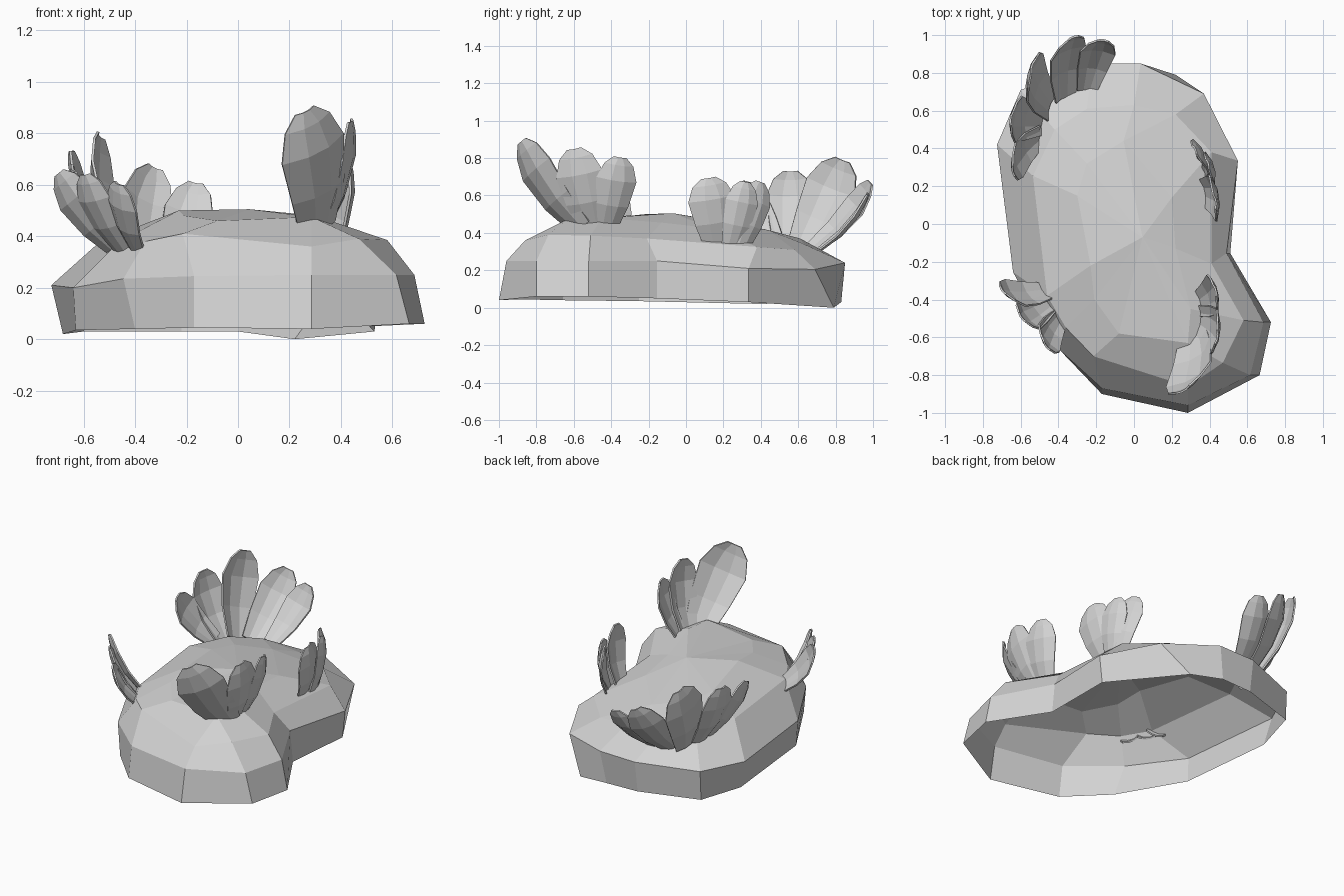
import bpy, bmesh
from mathutils import Vector

cube = bpy.data.objects.get("Cube")
if cube:
    bpy.data.objects.remove(cube, do_unlink=True)

# One plain stone grey for everything
grey = bpy.data.materials.new("stone_grey")
grey.use_nodes = True
colour = (0.65, 0.65, 0.65, 1)
grey.diffuse_color = colour
grey.node_tree.nodes["Principled BSDF"].inputs["Base Color"].default_value = colour


def finish(name, bm):
    bmesh.ops.recalc_face_normals(bm, faces=bm.faces)
    mesh = bpy.data.meshes.new(name)
    bm.to_mesh(mesh)
    bm.free()
    mesh.materials.append(grey)
    obj = bpy.data.objects.new(name, mesh)
    bpy.context.collection.objects.link(obj)
    return obj


# Rock: open shell of four rings, from the ground rim up to the crown
rim = [(.285, -1, .04), (.665, -.8, .06), (.725, -.52, .06), (.51, -.155, .05),
       (.53, .335, .03), (.22, .79, 0), (0, .83, .03), (-.22, .82, .03), (-.6, .7, .03),
       (-.68, .4, .02), (-.63, -.25, .035), (-.4, -.66, .04), (-.17, -.9, .045)]
shoulder = [(.285, -.96, .25), (.615, -.8, .25), (.685, -.52, .25), (.49, -.155, .25),
            (.55, .335, .21), (.37, .69, .205), (.035, .85, .24), (-.22, .85, .235), (-.6, .71, .22),
            (-.725, .42, .21), (-.64, -.255, .2), (-.445, -.62, .235), (-.17, -.87, .245)]
brow = [(.285, -.86, .36), (.47, -.735, .39), (.58, -.51, .385), (.41, -.21, .37),
        (.41, .38, .325), (.22, .58, .31), (0, .63, .34), (-.25, .61, .37), (-.42, .5, .38),
        (-.535, .255, .38), (-.46, -.38, .38), (-.36, -.55, .38), (-.215, -.7, .41)]
crown = [(.285, -.63, .475), (.285, -.63, .475), (.3, -.45, .48), (.22, -.13, .455),
         (.2, .14, .425), (-.055, .44, .415), (-.055, .44, .415), (-.055, .44, .415),
         (-.25, .32, .44), (-.3, .15, .46), (-.23, -.22, .5), (-.21, -.4, .48), (-.08, -.58, .46)]

bm = bmesh.new()
rings = [[bm.verts.new(p) for p in ring] for ring in (rim, shoulder, brow, crown)]
peak = bm.verts.new((.045, -.07, .505))
count = len(rim)
for i in range(count):
    j = (i + 1) % count
    for low, high in zip(rings, rings[1:]):
        bm.faces.new((low[i], low[j], high[j], high[i]))
    bm.faces.new((rings[-1][i], rings[-1][j], peak))
bmesh.ops.remove_doubles(bm, verts=bm.verts, dist=0.001)
finish("rock", bm)

# Frond outline: (distance along, half width, outward bow)
OUTLINE = [(0, .28, 0), (.35, .42, .07), (.7, .5, .07), (.9, .36, .02), (1, .15, -.02)]


def frond(name, base, tip, width, outward):
    """A faceted, cupped blade whose back faces outward."""
    base, tip = Vector(base), Vector(tip)
    axis = tip - base
    side = axis.cross(Vector((*outward, 0))).normalized()
    back = side.cross(axis).normalized()
    bm = bmesh.new()
    rows = []
    for t, half, bow in OUTLINE:
        centre = base + axis * t + back * bow * axis.length
        rows.append([bm.verts.new(centre + side * width * half * s - back * width * half * cup)
                     for s, cup in ((-1, .22), (-.3, 0), (.35, 0), (1, .22))])
    for low, high in zip(rows, rows[1:]):
        for k in range(3):
            bm.faces.new((low[k], low[k + 1], high[k + 1], high[k]))
    obj = finish(name, bm)
    thick = obj.modifiers.new("thickness", "SOLIDIFY")
    thick.thickness = 0.01
    thick.offset = 0


# Fans of fronds: base, tip, width, outward direction
fans = {
    "back_fan_frond": [
        ((-.5, .47, .34), (-.65, .28, .66), .21, (-1, -.2)),
        ((-.49, .54, .33), (-.66, .56, .725), .25, (-1, .15)),
        ((-.45, .62, .32), (-.55, .84, .785), .29, (-.95, .3)),
        ((-.37, .67, .3), (-.33, .995, .66), .22, (-.4, .95)),
        ((-.25, .71, .3), (-.165, .98, .6), .19, (.1, 1))],
    "front_left_frond": [
        ((.32, -.57, .42), (.27, -.89, .88), .3, (.5, -.85)),
        ((.34, -.5, .42), (.45, -.6, .845), .25, (1, -.15)),
        ((.34, -.43, .42), (.44, -.35, .8), .22, (1, .25))],
    "front_right_frond": [
        ((-.46, -.36, .34), (-.7, -.36, .64), .2, (-.75, -.6)),
        ((-.45, -.42, .34), (-.6, -.5, .635), .2, (-.8, -.6)),
        ((-.4, -.5, .34), (-.47, -.65, .6), .19, (-.8, -.6))],
    "side_left_frond": [
        ((.37, .17, .33), (.44, .12, .69), .25, (1, .15)),
        ((.38, .24, .32), (.4, .32, .67), .18, (1, .3)),
        ((.37, .29, .32), (.33, .4, .67), .18, (1, .5))],
}
for fan, fronds in fans.items():
    for n, spec in enumerate(fronds, 1):
        frond(f"{fan}_{n}", *spec)
